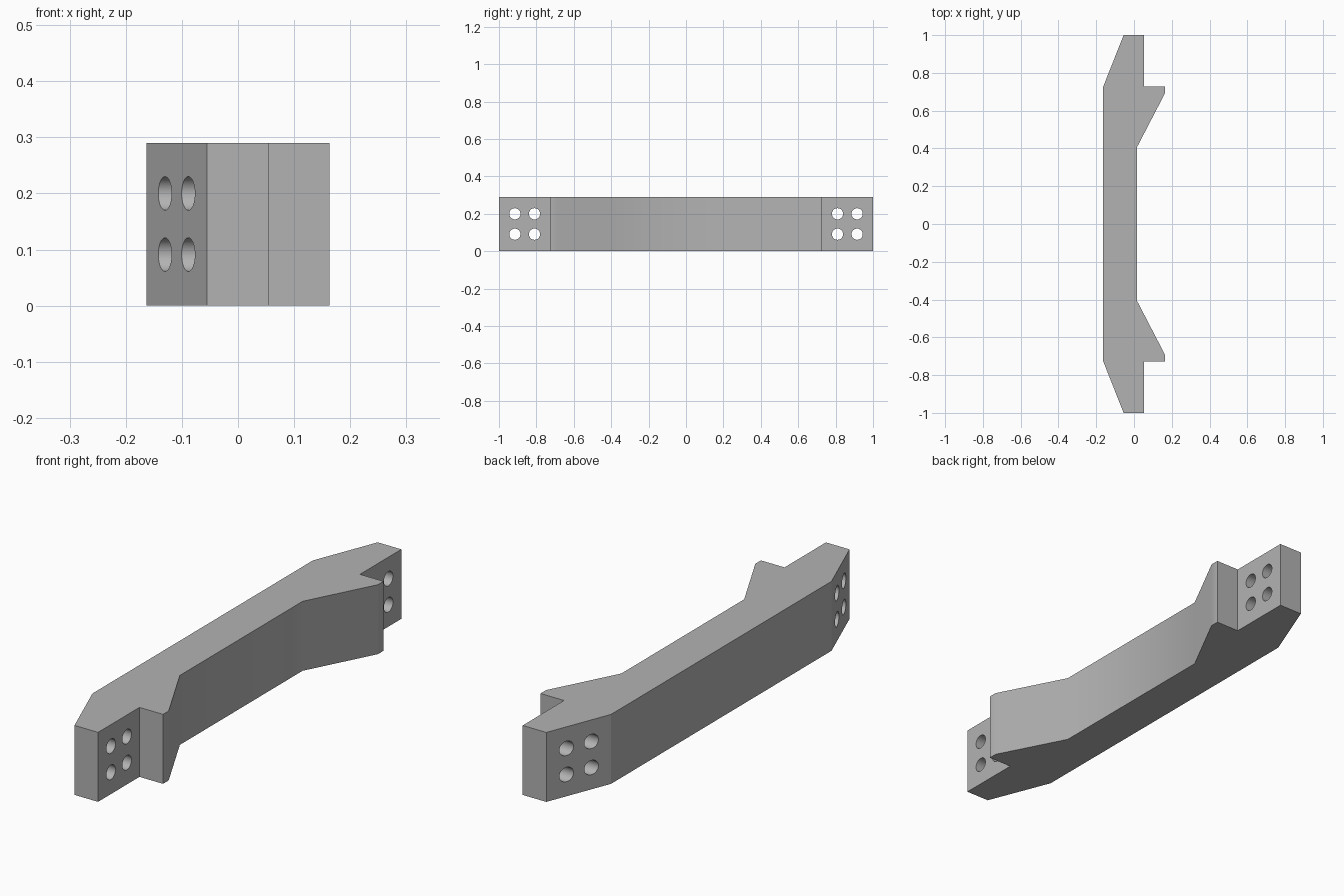
import bpy, bmesh, math
from mathutils import Matrix

if "Cube" in bpy.data.objects:
    bpy.data.objects.remove(bpy.data.objects["Cube"])

HEIGHT = 0.29
OUTER_X = -0.163

grey = bpy.data.materials.new("grey")
grey.diffuse_color = (0.45, 0.45, 0.45, 1)
grey.use_nodes = True
grey.node_tree.nodes["Principled BSDF"].inputs["Base Color"].default_value = grey.diffuse_color


def mesh_object(name, bm):
    bmesh.ops.recalc_face_normals(bm, faces=bm.faces)
    mesh = bpy.data.meshes.new(name)
    bm.to_mesh(mesh)
    bm.free()
    mesh.materials.append(grey)
    obj = bpy.data.objects.new(name, mesh)
    bpy.context.collection.objects.link(obj)
    return obj


# Bracket bar: half outline mirrored in y, extruded upward
half = [(0.015, 0.405), (0.163, 0.69), (0.163, 0.727), (0.054, 0.727),
        (0.054, 1.0), (-0.055, 1.0), (OUTER_X, 0.727)]
outline = half + [(x, -y) for x, y in reversed(half)]
bm = bmesh.new()
base = bm.faces.new([bm.verts.new((x, y, 0)) for x, y in outline])
top = bmesh.ops.extrude_face_region(bm, geom=[base])["geom"]
bmesh.ops.translate(bm, vec=(0, 0, HEIGHT),
                    verts=[v for v in top if isinstance(v, bmesh.types.BMVert)])
bar = mesh_object("bracket_bar", bm)

# Bolt holes: four through each end plate
bm = bmesh.new()
for side in (-1, 1):
    for y in (0.81, 0.915):
        for z in (0.091, 0.2):
            bmesh.ops.create_cone(
                bm, cap_ends=True, segments=32, radius1=0.03, radius2=0.03, depth=0.6,
                matrix=Matrix.Translation((0, side * y, z)) @ Matrix.Rotation(math.pi / 2, 4, 'Y'))
cutter = mesh_object("bolt_hole_cutter", bm)
cutter.hide_render = True

cut = bar.modifiers.new("bolt_holes", 'BOOLEAN')
cut.operation = 'DIFFERENCE'
cut.solver = 'EXACT'
cut.object = cutter
bpy.context.view_layer.objects.active = bar
bar.select_set(True)
bpy.ops.object.modifier_apply(modifier=cut.name)
bpy.data.objects.remove(cutter)

# Smooth inner face and hole walls, crisp outer corners
bm = bmesh.new()
bm.from_mesh(bar.data)
for f in bm.faces:
    f.smooth = True
for e in bm.edges:
    on_outer = all(v.co.x < OUTER_X + 0.001 for v in e.verts)
    e.smooth = not on_outer and e.calc_face_angle(math.pi) < math.radians(30)
bm.to_mesh(bar.data)
bm.free()
